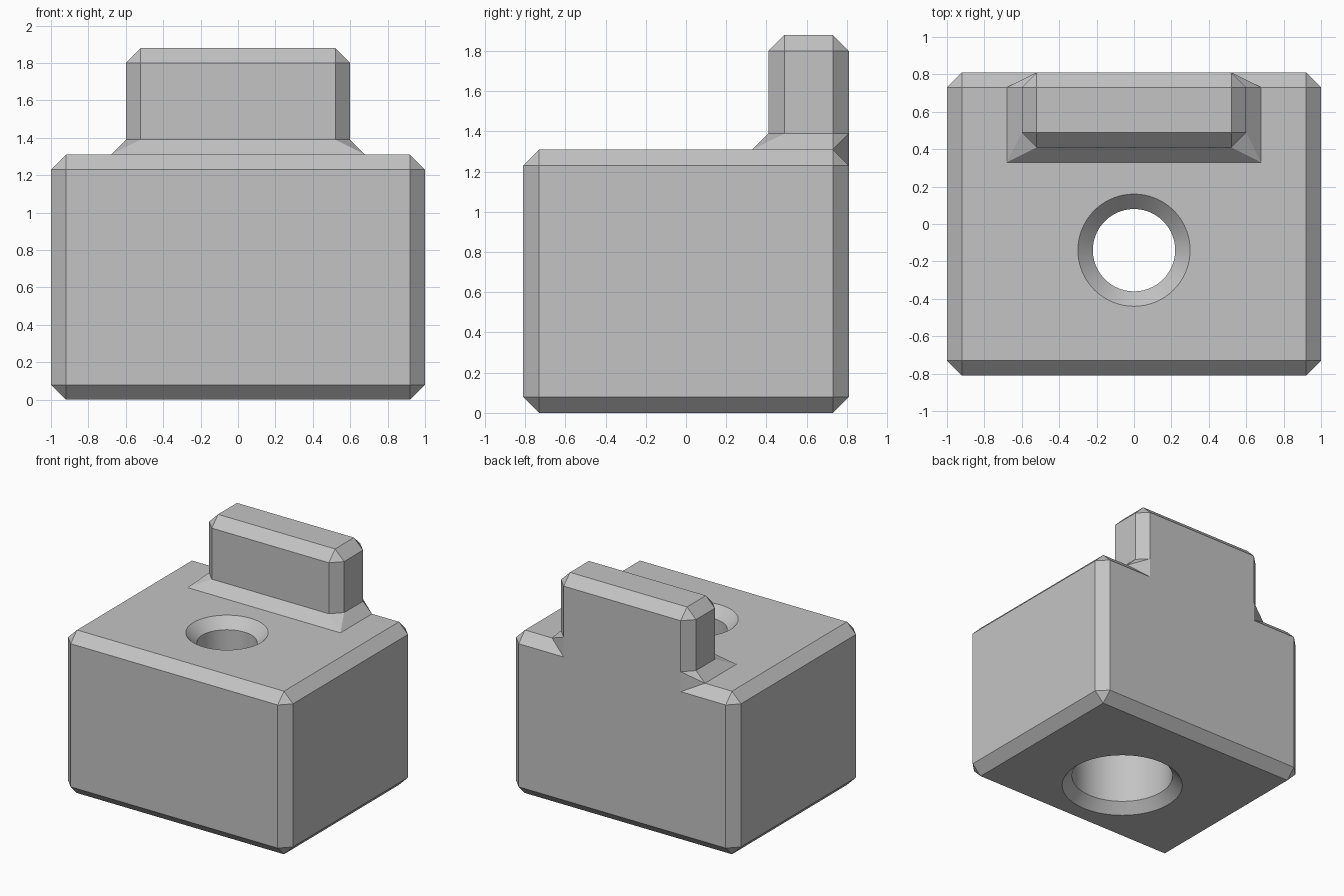
import bpy, bmesh, math

cube = bpy.data.objects.get("Cube")
if cube:
    bpy.data.objects.remove(cube, do_unlink=True)

C = 0.08                      # chamfer used on every edge
BODY_X, BODY_Y, BODY_Z = 1.0, 0.81, 1.31
RIDGE_X, RIDGE_FRONT, RIDGE_Z = 0.6, 0.41, 1.88
FOOT_Z = BODY_Z + C           # where the ridge meets its sloped foot
HOLE_Y = -0.14

grey = bpy.data.materials.new("plain grey")
grey.use_nodes = True
colour = (0.55, 0.55, 0.55, 1)
grey.diffuse_color = colour
grey.node_tree.nodes["Principled BSDF"].inputs["Base Color"].default_value = colour


def add_hull(bm, points):
    """Add the convex hull of the points, with flat areas merged into single faces."""
    part = bmesh.new()
    for p in points:
        part.verts.new(p)
    bmesh.ops.convex_hull(part, input=part.verts)
    loose = [v for v in part.verts if not v.link_faces]
    bmesh.ops.delete(part, geom=loose, context="VERTS")
    bmesh.ops.dissolve_limit(part, angle_limit=0.01, verts=part.verts, edges=part.edges)
    mesh = bpy.data.meshes.new("hull")
    part.to_mesh(mesh)
    part.free()
    bm.from_mesh(mesh)
    bpy.data.meshes.remove(mesh)


def finish(bm, name):
    bmesh.ops.recalc_face_normals(bm, faces=bm.faces)
    mesh = bpy.data.meshes.new(name)
    bm.to_mesh(mesh)
    bm.free()
    mesh.materials.append(grey)
    obj = bpy.data.objects.new(name, mesh)
    bpy.context.collection.objects.link(obj)
    return obj


def mirrored(points):
    return [(s * x, y, z) for x, y, z in points for s in (1, -1)]


# Chamfered block
corners = []
for y, iy in ((-BODY_Y, C - BODY_Y), (BODY_Y, BODY_Y - C)):
    for z, iz in ((0, C), (BODY_Z, BODY_Z - C)):
        corners += [(BODY_X, iy, iz), (BODY_X - C, y, iz), (BODY_X - C, iy, z)]
bm = bmesh.new()
add_hull(bm, mirrored(corners))
block = finish(bm, "block")

# Stepped bolt hole, revolved and cut through the block
profile = [(0, -C), (0.46 + C, -C), (0.46, 0), (0.385, C), (0.385, 0.88), (0.22, 0.88),
           (0.22, BODY_Z - C), (0.3, BODY_Z), (0.3 + C, BODY_Z + C), (0, BODY_Z + C)]
bm = bmesh.new()
verts = [bm.verts.new((r, HOLE_Y, z)) for r, z in profile]
edges = [bm.edges.new(pair) for pair in zip(verts, verts[1:])]
bmesh.ops.spin(bm, geom=verts + edges, cent=(0, HOLE_Y, 0), axis=(0, 0, 1),
               angle=math.tau, steps=96)
bmesh.ops.remove_doubles(bm, verts=bm.verts, dist=0.0001)
cutter = finish(bm, "hole_cutter")
cutter.hide_render = True
cut = block.modifiers.new("bolt hole", "BOOLEAN")
cut.operation = "DIFFERENCE"
cut.solver = "EXACT"
cut.object = cutter
bpy.context.view_layer.objects.active = block
block.select_set(True)
bpy.ops.object.modifier_apply(modifier=cut.name)
bpy.data.objects.remove(cutter, do_unlink=True)
bpy.ops.object.shade_smooth_by_angle(angle=math.radians(25))

# Upright ridge with chamfered edges, flush with the back
back, inner_x = BODY_Y, RIDGE_X - C
outline = [(RIDGE_X, RIDGE_FRONT + C), (inner_x, RIDGE_FRONT),
           (RIDGE_X, back - C), (inner_x, back)]
foot_top = [(x, y, FOOT_Z) for x, y in outline]
upper = foot_top + [(x, y, RIDGE_Z - C) for x, y in outline]
upper += [(inner_x, RIDGE_FRONT + C, RIDGE_Z), (inner_x, back - C, RIDGE_Z)]
bm = bmesh.new()
add_hull(bm, mirrored(upper))

# Sloped foot that blends the ridge into the block
foot = foot_top + [(RIDGE_X + C, RIDGE_FRONT - C, BODY_Z),
                   (RIDGE_X + C, back - C, BODY_Z),
                   (inner_x, back, BODY_Z - C)]
add_hull(bm, mirrored(foot))

# Join the two halves by removing the faces between them
inside = [f for f in bm.faces if all(abs(v.co.z - FOOT_Z) < 0.001 for v in f.verts)]
bmesh.ops.delete(bm, geom=inside, context="FACES")
bmesh.ops.remove_doubles(bm, verts=bm.verts, dist=0.0001)
finish(bm, "ridge")
